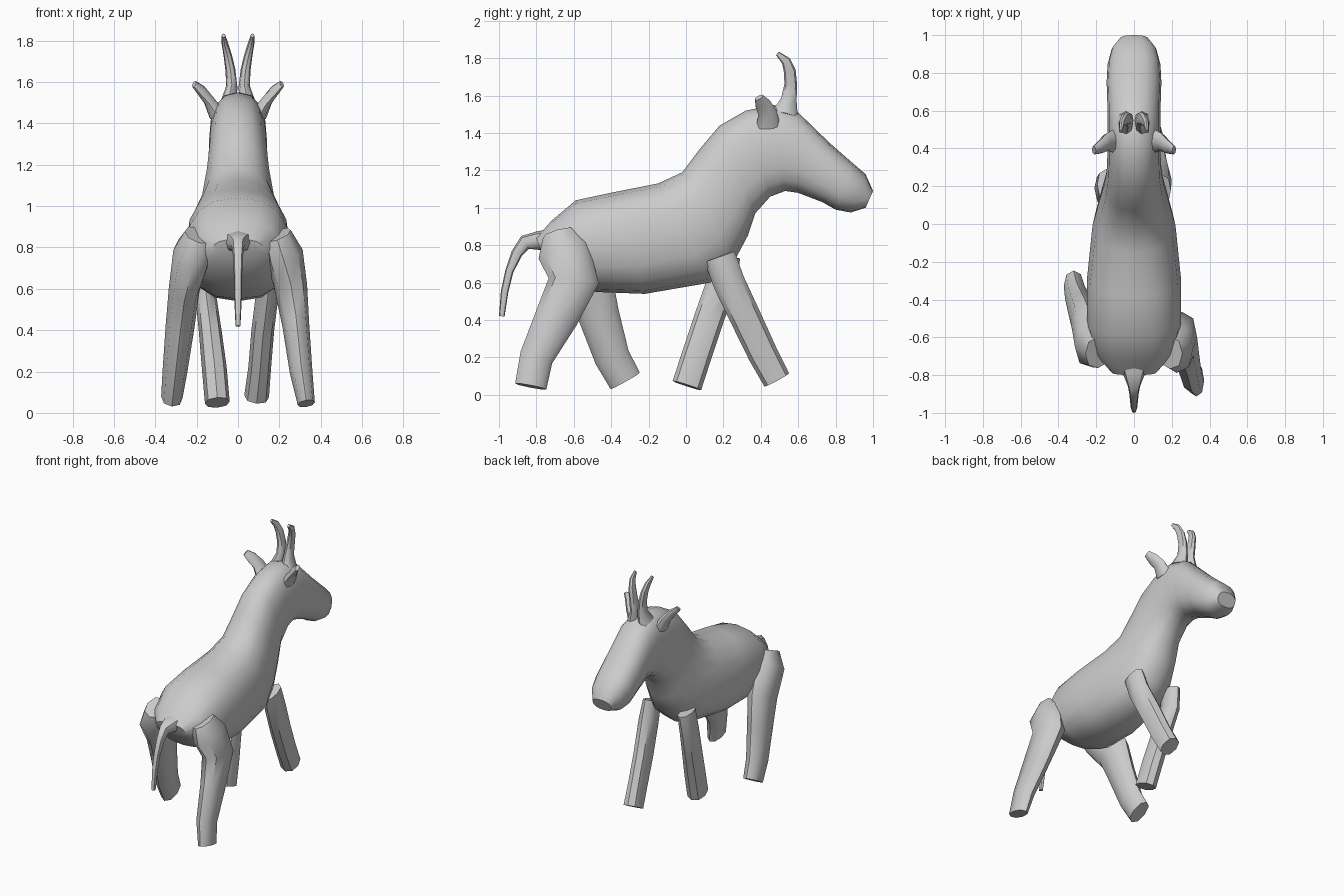
import bpy, bmesh, math
from mathutils import Vector


def loft(name, rings, sides=8, power=2.0):
    """Skin a closed surface over rings given as (centre, half-axis a, half-axis b)."""
    bm = bmesh.new()
    loops = []
    for c, a, b in rings:
        loop = []
        for i in range(sides):
            t = 2 * math.pi * i / sides
            ct, st = math.cos(t), math.sin(t)
            u = math.copysign(abs(ct) ** (2 / power), ct)
            v = math.copysign(abs(st) ** (2 / power), st)
            loop.append(bm.verts.new(c + a * u + b * v))
        loops.append(loop)
    for p, q in zip(loops, loops[1:]):
        for i in range(sides):
            j = (i + 1) % sides
            bm.faces.new((p[i], p[j], q[j], q[i]))
    bm.faces.new(loops[0])
    bm.faces.new(loops[-1])
    bmesh.ops.recalc_face_normals(bm, faces=bm.faces)
    mesh = bpy.data.meshes.new(name)
    bm.to_mesh(mesh)
    bm.free()
    ob = bpy.data.objects.new(name, mesh)
    bpy.context.collection.objects.link(ob)
    bpy.ops.object.select_all(action='DESELECT')
    ob.select_set(True)
    bpy.context.view_layer.objects.active = ob
    bpy.ops.object.shade_smooth_by_angle(angle=math.radians(48))
    return ob


def limb(name, path, sides=8, flip=1):
    """Tapering limb along points (x, y, z, x radius, depth radius)."""
    pts = [Vector((flip * p[0], p[1], p[2])) for p in path]
    rings = []
    for i, p in enumerate(path):
        d = (pts[min(i + 1, len(pts) - 1)] - pts[max(i - 1, 0)]).normalized()
        side = Vector((1, 0, 0))
        side = (side - d * side.dot(d)).normalized()
        rings.append((pts[i], side * p[3], d.cross(side) * p[4]))
    return loft(name, rings, sides, 2.3)


# Torso, neck and head: top y/z, bottom y/z, half width
sections = [
    (-.80, .84, -.77, .75, .12), (-.72, .93, -.64, .62, .21),
    (-.59, 1.04, -.48, .55, .25), (-.38, 1.085, -.22, .54, .25),
    (-.15, 1.13, .13, .60, .22), (-.02, 1.19, .25, .70, .185),
    (.07, 1.31, .33, .85, .16), (.18, 1.44, .37, .97, .145),
    (.32, 1.52, .45, 1.06, .14), (.47, 1.55, .53, 1.09, .14),
    (.60, 1.51, .60, 1.08, .14), (.77, 1.345, .73, 1.03, .145),
    (.89, 1.24, .80, .99, .14), (.96, 1.18, .88, .975, .12),
    (1.0, 1.09, .96, 1.0, .075)]
rings = []
for ty, tz, by, bz, w in sections:
    top, bot = Vector((0, ty, tz)), Vector((0, by, bz))
    rings.append(((top + bot) / 2, Vector((w, 0, 0)), (top - bot) / 2))
loft("body_and_head", rings, 16, 2.4)

# Legs in a walking pose
limb("hind_leg_right", [
    (.19, -.68, .86, .07, .09), (.225, -.655, .77, .09, .14),
    (.255, -.60, .61, .08, .135), (.28, -.69, .42, .065, .115),
    (.305, -.80, .20, .055, .09), (.33, -.83, .045, .042, .085)])
limb("hind_leg_left", [
    (-.19, -.68, .86, .07, .09), (-.22, -.64, .77, .095, .14),
    (-.26, -.52, .60, .075, .135), (-.28, -.465, .42, .07, .11),
    (-.305, -.395, .20, .06, .095), (-.32, -.325, .075, .052, .09)])
limb("front_leg_right", [
    (.15, .18, .74, .045, .085), (.145, .23, .60, .055, .085),
    (.12, .325, .40, .055, .083), (.105, .41, .22, .055, .08),
    (.09, .485, .08, .06, .075)])
limb("front_leg_left", [
    (-.15, .21, .74, .045, .08), (-.16, .19, .60, .05, .08),
    (-.135, .12, .40, .055, .08), (-.115, .06, .22, .06, .08),
    (-.10, .005, .05, .06, .08)])

# Tail
limb("tail", [
    (0, -.70, .83, .09, .06), (0, -.79, .825, .06, .05),
    (0, -.86, .815, .032, .04), (0, -.905, .755, .024, .03),
    (0, -.945, .66, .02, .022), (0, -.97, .55, .018, .02),
    (0, -.985, .42, .012, .015)])

# Paired horns and ears
for s, label in ((1, "right"), (-1, "left")):
    limb("horn_" + label, [
        (.045, .53, 1.50, .04, .07), (.03, .55, 1.58, .027, .042),
        (.037, .56, 1.66, .024, .034), (.05, .555, 1.73, .02, .032),
        (.063, .535, 1.785, .016, .025), (.07, .49, 1.825, .009, .012)], flip=s)
    limb("ear_" + label, [
        (.10, .44, 1.44, .04, .065), (.14, .435, 1.51, .027, .05),
        (.175, .41, 1.555, .022, .042), (.212, .39, 1.59, .014, .025)], flip=s)
